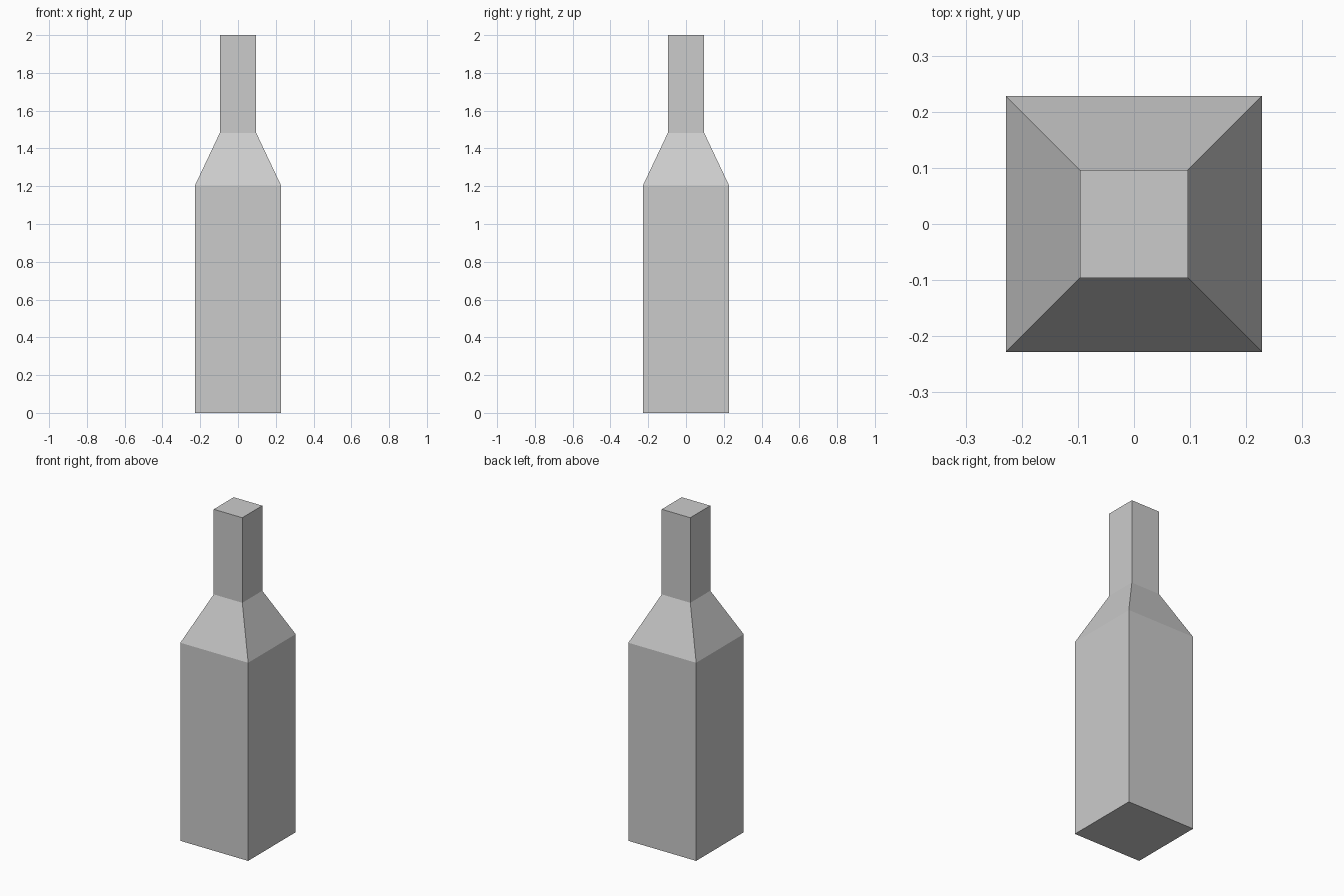
import bpy
import bmesh

if "Cube" in bpy.data.objects:
    bpy.data.objects.remove(bpy.data.objects["Cube"])

# Square bottle: (half width, height) for each cross-section, bottom to top
PROFILE = [(0.228, 0.0), (0.228, 1.204), (0.096, 1.483), (0.096, 2.0)]
CORNERS = [(-1, -1), (1, -1), (1, 1), (-1, 1)]

bm = bmesh.new()
rings = [[bm.verts.new((x * r, y * r, z)) for x, y in CORNERS] for r, z in PROFILE]

# Body, shoulder and neck walls
for low, high in zip(rings, rings[1:]):
    for i in range(4):
        j = (i + 1) % 4
        bm.faces.new((low[i], low[j], high[j], high[i]))

# Base and top caps
bm.faces.new(rings[0][::-1])
bm.faces.new(rings[-1])

mesh = bpy.data.meshes.new("bottle")
bm.to_mesh(mesh)
bm.free()
bpy.context.collection.objects.link(bpy.data.objects.new("bottle", mesh))
